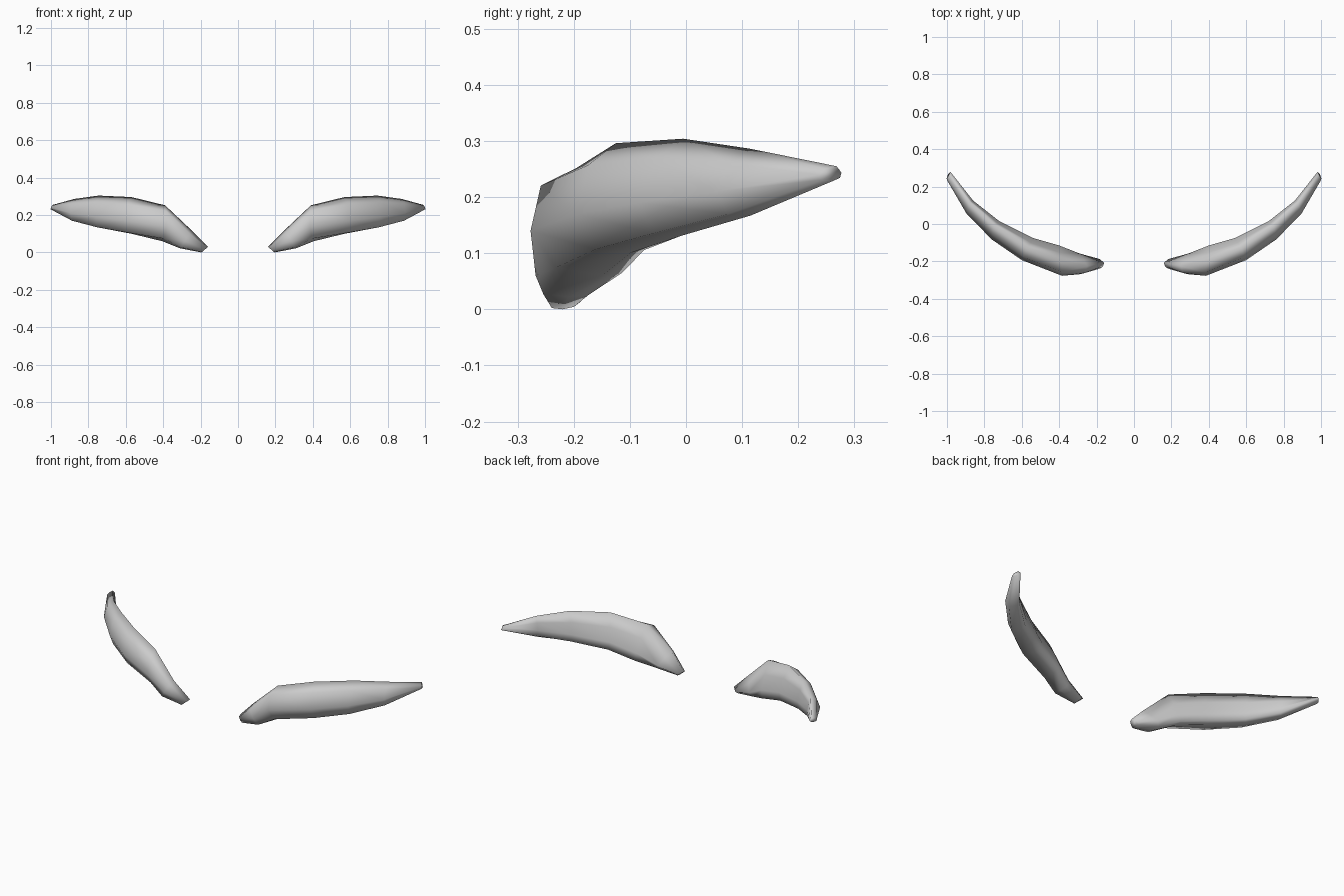
import bpy, bmesh
from mathutils import Vector

# Cross-sections from inner to outer end: top, front, bottom, back points
SECTIONS = [
    [(0.16, -0.208, 0.03), (0.18, -0.238, 0.014), (0.195, -0.22, 0.0), (0.185, -0.187, 0.014)],
    [(0.25, -0.225, 0.12), (0.285, -0.268, 0.06), (0.31, -0.21, 0.022), (0.29, -0.158, 0.05)],
    [(0.39, -0.195, 0.252), (0.385, -0.277, 0.14), (0.405, -0.15, 0.060), (0.40, -0.115, 0.11)],
    [(0.57, -0.125, 0.296), (0.60, -0.193, 0.17), (0.57, -0.10, 0.100), (0.54, -0.075, 0.15)],
    [(0.745, -0.005, 0.304), (0.76, -0.083, 0.19), (0.74, -0.005, 0.132), (0.72, 0.015, 0.18)],
    [(0.875, 0.115, 0.286), (0.895, 0.055, 0.21), (0.87, 0.115, 0.167), (0.86, 0.125, 0.21)],
    [(0.988, 0.268, 0.255), (1.0, 0.235, 0.240), (0.995, 0.265, 0.230), (0.98, 0.277, 0.243)],
]
# Roundness of each corner: top-front, front-bottom, bottom-back, back-top
ROUNDNESS = (0.72, 0.82, 0.68, 0.52)


def ring(points):
    """Round four extreme points into an eight-sided loop."""
    pts = [Vector(p) for p in points]
    c = sum(pts, Vector()) / 4
    out = []
    for i, p in enumerate(pts):
        q = pts[(i + 1) % 4]
        out += [p, c + ROUNDNESS[i] * ((p - c) + (q - c))]
    return out


# Loft the sections into one eyebrow
bm = bmesh.new()
rings = [[bm.verts.new(p) for p in ring(s)] for s in SECTIONS]
for a, b in zip(rings, rings[1:]):
    for i in range(8):
        j = (i + 1) % 8
        bm.faces.new((a[i], a[j], b[j], b[i]))
bm.faces.new(rings[0])
bm.faces.new(rings[-1])
bmesh.ops.recalc_face_normals(bm, faces=bm.faces)
for f in bm.faces:
    f.smooth = True

mesh = bpy.data.meshes.new("eyebrows")
bm.to_mesh(mesh)
bm.free()
brows = bpy.data.objects.new("eyebrows", mesh)
bpy.context.collection.objects.link(brows)

# Mirror to the other side
mirror = brows.modifiers.new("mirror", 'MIRROR')
mirror.use_axis[0] = True
mirror.use_mirror_merge = False
